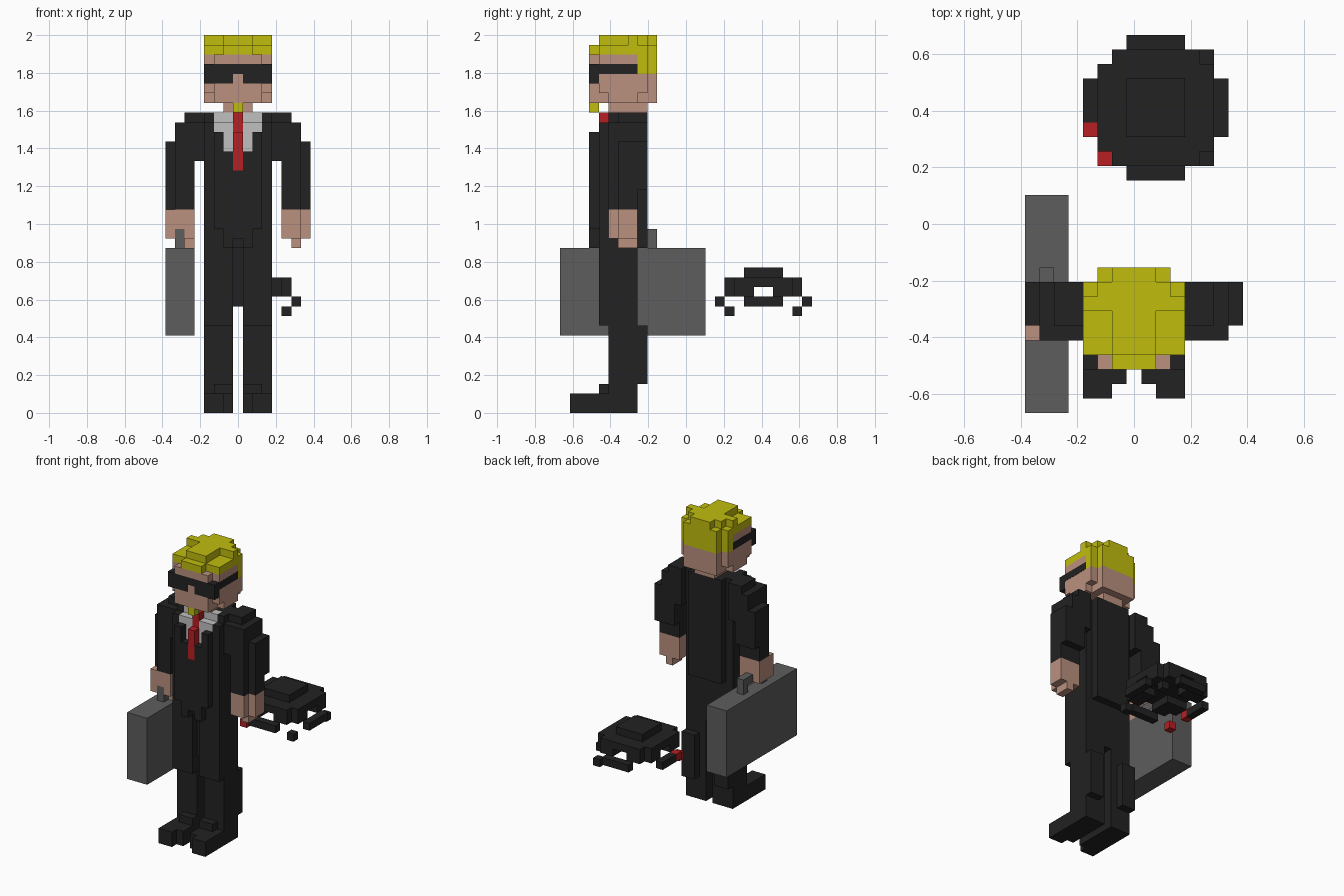
import bpy
import bmesh
from mathutils import Matrix, Vector

V = 2 / 39  # edge of one cube of the model's grid

if "Cube" in bpy.data.objects:
    bpy.data.objects.remove(bpy.data.objects["Cube"], do_unlink=True)


def material(name, r, g, b):
    m = bpy.data.materials.new(name)
    m.diffuse_color = (r, g, b, 1)
    m.use_nodes = True
    bsdf = m.node_tree.nodes["Principled BSDF"]
    bsdf.inputs["Base Color"].default_value = (r, g, b, 1)
    bsdf.inputs["Roughness"].default_value = 0.9
    return m


BLACK = material("suit black", 0.016, 0.016, 0.016)
SKIN = material("skin", 0.49, 0.28, 0.21)
YELLOW = material("hair yellow", 0.53, 0.51, 0.004)
WHITE = material("shirt light grey", 0.53, 0.53, 0.53)
RED = material("red", 0.47, 0.014, 0.017)
GREY = material("case grey", 0.11, 0.11, 0.11)


def part(name, mat, boxes, mirror=False):
    """Boxes are (x0, x1, y0, y1, z0, z1) in grid units; mirror repeats them across x."""
    bm = bmesh.new()
    for x0, x1, y0, y1, z0, z1 in boxes:
        spans = [(x0, x1), (-x1, -x0)] if mirror else [(x0, x1)]
        for a, b in spans:
            centre = Vector((a + b, y0 + y1, z0 + z1)) * V / 2
            size = Vector((b - a, y1 - y0, z1 - z0)) * V
            bmesh.ops.create_cube(
                bm, size=1, matrix=Matrix.Translation(centre) @ Matrix.Diagonal(size.to_4d()))
    mesh = bpy.data.meshes.new(name)
    bm.to_mesh(mesh)
    bm.free()
    mesh.materials.append(mat)
    ob = bpy.data.objects.new(name, mesh)
    bpy.context.collection.objects.link(ob)
    return ob


# Shoes, legs and hips
part("shoes", BLACK, [
    (0.5, 3.5, -11, -5, 0, 2),
    (1.5, 3.5, -12, -11, 0, 2),
    (0.5, 2.5, -9, -8, 2, 3),
], mirror=True)
part("trouser_legs", BLACK, [
    (0.5, 3.5, -8, -5, 2, 11),
    (1.5, 3.5, -5, -4, 3, 9),
    (0.5, 3.5, -9, -8, 9, 17),
    (0.5, 3.5, -8, -5, 11, 17),
], mirror=True)
part("trouser_seat", BLACK, [(-0.5, 0.5, -8, -5, 11, 17)])

# Jacket
part("jacket_body", BLACK, [
    (-3.5, 3.5, -9, -5, 17, 27),
    (-3.5, 3.5, -8, -5, 27, 30),
    (-3.5, 3.5, -7, -5, 30, 31),
    (-2.5, 2.5, -5, -4, 17, 31),
    (-2.5, 2.5, -10, -9, 19, 25),
    (-1.5, 1.5, -10, -9, 18, 19),
])
part("jacket_lapels", BLACK, [
    (0.5, 1.5, -10, -9, 17, 18),
    (0.5, 2.5, -10, -9, 25, 27),
    (1.5, 2.5, -10, -9, 27, 29),
    (2.5, 3.5, -9, -8, 27, 30),
    (2.5, 3.5, -8, -7, 30, 31),
], mirror=True)

# Shirt and tie
part("shirt", WHITE, [
    (0.5, 1.5, -9, -8, 27, 29),
    (0.5, 2.5, -9, -8, 29, 30),
    (0.5, 2.5, -8, -7, 30, 31),
], mirror=True)
part("tie", RED, [
    (-0.5, 0.5, -10, -8, 25, 29),
    (-0.5, 0.5, -9, -7, 29, 31),
])

# Sleeves and hands
part("sleeves", BLACK, [
    (3.5, 5.5, -7, -4, 30, 31),
    (3.5, 6.5, -8, -4, 28, 30),
    (3.5, 6.5, -8, -4, 26, 28),
    (6.5, 7.5, -7, -4, 26, 28),
    (4.5, 6.5, -8, -4, 23, 26),
    (6.5, 7.5, -7, -4, 23, 26),
    (4.5, 6.5, -8, -5, 21, 23),
    (6.5, 7.5, -7, -5, 21, 23),
], mirror=True)
part("left_hand", SKIN, [
    (4.5, 7.5, -7, -5, 18, 21),
    (4.5, 6.5, -8, -7, 18, 21),
    (5.5, 6.5, -7, -5, 17, 18),
])
part("right_hand", SKIN, [
    (-7.5, -4.5, -7, -5, 19, 21),
    (-7.5, -4.5, -8, -7, 19, 21),
    (-7.5, -6.5, -8, -5, 18, 19),
    (-5.5, -4.5, -8, -5, 18, 19),
    (-5.5, -4.5, -7, -5, 17, 18),
])

# Briefcase
part("briefcase", GREY, [(-7.5, -4.5, -13, 2, 8, 17)])
part("briefcase_handle", GREY, [
    (-6.5, -5.5, -8, -7, 17, 18),
    (-6.5, -5.5, -4, -3, 17, 18),
    (-6.5, -5.5, -8, -3, 18, 19),
])

# Head
part("neck", SKIN, [(-1.5, 1.5, -8, -4, 31, 32)])
part("head", SKIN, [
    (-2.5, 2.5, -10, -9, 32, 34),
    (-3.5, 3.5, -9, -4, 33, 35),
    (-2.5, 2.5, -9, -4, 32, 33),
    (-3.5, 3.5, -8, -5, 32, 33),
    (-2.5, 2.5, -4, -3, 32, 35),
    (-3.5, 3.5, -9, -5, 35, 37),
    (-2.5, 2.5, -10, -9, 36, 37),
    (-0.5, 0.5, -10, -9, 34, 35),
])
part("goatee", YELLOW, [(-0.5, 0.5, -10, -9, 31, 32)])

# Sunglasses: lenses with a nose notch, and side arms as thin plates
part("sunglasses", BLACK, [
    (0.5, 3.5, -10, -9, 34, 36),
    (0, 0.5, -10, -9, 35, 36),
    (3.45, 3.52, -9, -5, 35, 36),
], mirror=True)

# Hair
part("hair", YELLOW, [
    (-3.5, 3.5, -5, -4, 35, 38),
    (-2.5, 2.5, -4, -3, 35, 38),
    (-3.5, 3.5, -9, -5, 37, 38),
    (-1.5, 1.5, -10, -9, 37, 38),
    (-1.5, 1.5, -9, -3, 38, 39),
    (-3.5, 3.5, -6, -5, 38, 39),
    (-2.5, 2.5, -5, -4, 38, 39),
])

# Drone: stepped dome, four pods, rotor bars and hanging feet
part("drone_body", BLACK, [
    (-0.5, 3.5, 6, 10, 14, 15),
    (-1.5, 4.5, 4, 12, 13, 14),
    (-2.5, 5.5, 5, 11, 13, 14),
])
pods = []
for xi, xo in ((0.5, -2.5), (2.5, 5.5)):
    for yi, yo in ((7, 4), (9, 12)):
        sx = 1 if xo > xi else -1
        sy = 1 if yo > yi else -1
        pods.append((*sorted((xi, xo)), *sorted((yi, yo - sy)), 12, 13))
        pods.append((*sorted((xi, xo - sx)), *sorted((yo - sy, yo)), 12, 13))
part("drone_pods", BLACK, pods)
part("drone_rotor_bars", BLACK, [
    (-0.5, 3.5, 3, 4, 11, 12),
    (-0.5, 3.5, 12, 13, 11, 12),
    (5.5, 6.5, 6, 10, 11, 12),
    (-3.5, -2.5, 7, 10, 11, 12),
])
part("drone_feet", BLACK, [
    (4.5, 5.5, 4, 5, 10, 11),
    (4.5, 5.5, 11, 12, 10, 11),
])
part("drone_red_lights", RED, [
    (-3.5, -2.5, 6, 7, 11, 12),
    (-2.5, -1.5, 4, 5, 10, 11),
])
